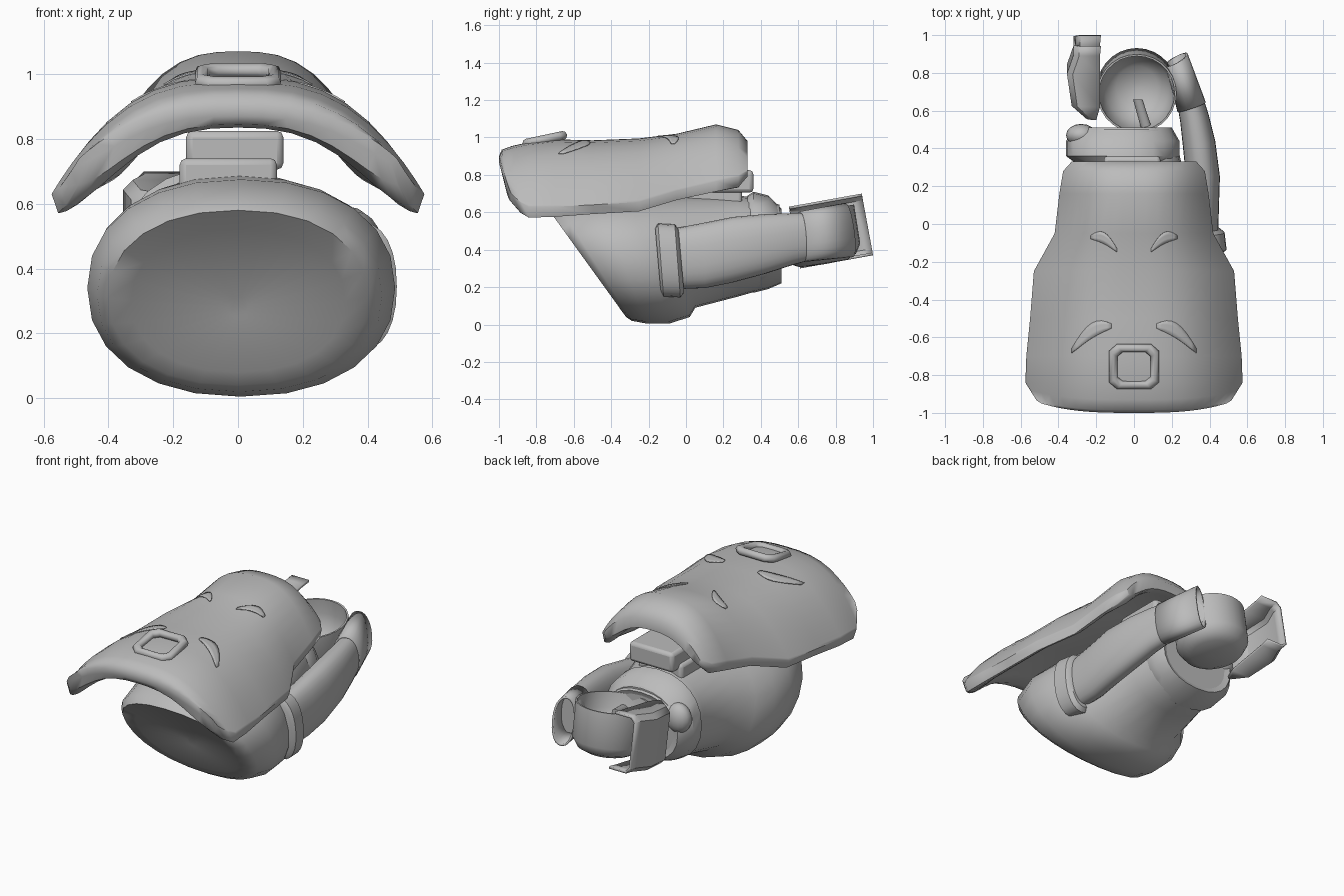
import bpy, bmesh
from math import sin, cos, pi, radians, copysign
from mathutils import Vector, Matrix

cube = bpy.data.objects.get("Cube")
if cube:
    bpy.data.objects.remove(cube, do_unlink=True)

grey = bpy.data.materials.new("plain grey")
grey.use_nodes = True
tone = (0.5, 0.5, 0.5, 1)
grey.diffuse_color = tone
grey.node_tree.nodes["Principled BSDF"].inputs["Base Color"].default_value = tone


def finish(name, bm, angle=40, thickness=0, bevel=0):
    """Turn a bmesh into a smooth-shaded object."""
    bmesh.ops.recalc_face_normals(bm, faces=bm.faces)
    mesh = bpy.data.meshes.new(name)
    bm.to_mesh(mesh)
    bm.free()
    mesh.materials.append(grey)
    ob = bpy.data.objects.new(name, mesh)
    bpy.context.collection.objects.link(ob)
    if thickness:
        mod = ob.modifiers.new("wall", "SOLIDIFY")
        mod.thickness = thickness
    if bevel:
        mod = ob.modifiers.new("bevel", "BEVEL")
        mod.width, mod.segments = bevel, 2
    bpy.ops.object.select_all(action="DESELECT")
    ob.select_set(True)
    bpy.context.view_layer.objects.active = ob
    bpy.ops.object.shade_smooth_by_angle(angle=radians(angle))
    return ob


def skin(sections, closed_path=False, closed_section=True):
    """Join equal sections with quads."""
    bm = bmesh.new()
    rings = [[bm.verts.new(p) for p in s] for s in sections]
    pairs = list(zip(rings, rings[1:]))
    if closed_path:
        pairs.append((rings[-1], rings[0]))
    for a, b in pairs:
        for i in range(len(a) if closed_section else len(a) - 1):
            j = (i + 1) % len(a)
            bm.faces.new((a[i], a[j], b[j], b[i]))
    return bm, rings


def oval(cx, y, cz, rx, rz, lean=0, yaw=0, sides=24):
    """Slightly squared oval across y, leaned by height and yawed by width."""
    points = []
    for i in range(sides):
        a = 2 * pi * i / sides
        c, s = (copysign(abs(f(a)) ** 0.9, f(a)) for f in (cos, sin))
        points.append((cx + rx * c, y + lean * s + yaw * c, cz + rz * s))
    return points


def tube(name, sections, caps=True, **options):
    bm, rings = skin([oval(*s) for s in sections])
    if caps:
        bm.faces.new(rings[0])
        bm.faces.new(rings[-1])
    return finish(name, bm, **options)


def block(name, centre, size, bevel):
    bm = bmesh.new()
    bmesh.ops.create_cube(bm, size=1, matrix=Matrix.Translation(centre) @ Matrix.Diagonal((*size, 1)))
    return finish(name, bm, bevel=bevel)


# Body: sloping front with a rounded rim, wide barrel, narrow rear
tube("body", [
    (0, -0.45, 0.28, 0.03, 0.03, -0.01),
    (0, -0.5, 0.3, 0.33, 0.22, -0.15),
    (0, -0.515, 0.31, 0.4, 0.27, -0.195),
    (0.005, -0.48, 0.32, 0.44, 0.3, -0.19),
    (0.01, -0.34, 0.34, 0.475, 0.335, -0.13),
    (0.005, -0.2, 0.345, 0.465, 0.34, -0.11),
    (0, -0.07, 0.365, 0.42, 0.325, -0.09),
    (0, 0.03, 0.39, 0.36, 0.3, -0.02),
    (-0.03, 0.28, 0.42, 0.29, 0.27),
    (-0.05, 0.42, 0.43, 0.28, 0.24),
    (-0.05, 0.5, 0.43, 0.24, 0.21),
], angle=60)
# Swollen ring where the hand joins the body
tube("rear_collar", [
    (-0.05, 0.33, 0.44, 0.27, 0.25),
    (-0.06, 0.36, 0.44, 0.3, 0.27),
    (-0.06, 0.44, 0.44, 0.3, 0.25),
    (-0.05, 0.51, 0.42, 0.25, 0.2),
    (-0.04, 0.49, 0.42, 0.19, 0.15),
])
bm = bmesh.new()
bmesh.ops.create_uvsphere(bm, u_segments=16, v_segments=10, radius=1, matrix=Matrix.Translation(
    (-0.28, 0.47, 0.51)) @ Matrix.Diagonal((0.08, 0.06, 0.09, 1)))
finish("collar_knob", bm)

# Mount between body and hood
block("neck_base", (-0.03, 0.0, 0.66), (0.3, 0.6, 0.16), 0.02)
block("neck_top", (-0.01, 0.2, 0.765), (0.3, 0.32, 0.12), 0.02)

# Arm with shoulder ring and flattened cuff
tube("shoulder_ring", [
    (0.385, -0.15, 0.345, 0.085, 0.17, -0.015),
    (0.385, -0.135, 0.345, 0.105, 0.195, -0.015),
    (0.375, -0.045, 0.34, 0.105, 0.195, -0.015),
    (0.375, -0.025, 0.34, 0.08, 0.17, -0.015),
])
tube("arm", [
    (0.365, -0.08, 0.35, 0.08, 0.16),
    (0.365, 0.1, 0.37, 0.085, 0.175),
    (0.365, 0.25, 0.4, 0.09, 0.175),
    (0.345, 0.42, 0.43, 0.085, 0.16, 0, 0.02),
    (0.32, 0.56, 0.455, 0.075, 0.14, 0, 0.02),
    (0.28, 0.72, 0.48, 0.06, 0.12, 0, 0.03),
])
tube("cuff", [
    (0.305, 0.62, 0.47, 0.075, 0.135, -0.01, 0.025),
    (0.225, 0.87, 0.505, 0.06, 0.145, -0.02, 0.03),
], caps=False, thickness=0.012)

# Hand drum: a tilted thin-walled bowl turned from a profile
profile = [(0.02, -0.17), (0.13, -0.165), (0.18, -0.14), (0.21, -0.09), (0.21, 0.12),
           (0.2, 0.12), (0.195, 0.03), (0.17, -0.05), (0.11, -0.11), (0.02, -0.13)]
sides = 28
turn = Matrix.Translation((0.015, 0.71, 0.49)) @ Matrix.Rotation(radians(9), 4, "X")
bm, rings = skin([[turn @ Vector((r * cos(2 * pi * i / sides), r * sin(2 * pi * i / sides), z))
                   for i in range(sides)] for r, z in profile])
bm.faces.new(rings[0])
bm.faces.new(rings[-1])
finish("hand_drum", bm)
tube("drum_spindle", [(0.08, 0.46, 0.47, 0.03, 0.03), (0.02, 0.66, 0.53, 0.025, 0.025)])

# Guard plate beside the drum: a channel open toward the drum
guard = []
for y, lip, wall in ((0.58, -0.2, -0.25), (0.65, -0.18, -0.33), (0.82, -0.18, -0.355),
                     (0.92, -0.18, -0.32), (0.97, -0.175, -0.32)):
    rise = 0.18 * (y - 0.58)
    guard.append([(x, y - lean, z + rise) for x, z, lean in (
        (lip, 0.63, 0.03), (wall + 0.03, 0.63, 0.03), (wall, 0.6, 0.025),
        (wall, 0.33, -0.025), (wall + 0.03, 0.3, -0.03), (lip, 0.3, -0.03))])
bm, rings = skin(guard, closed_section=False)
finish("guard_plate", bm, thickness=0.015)

# Hood: thick arched shell, stations are y, half width, top, edge, thickness
stations = [(-1.0, 0.49, 0.9, 0.74, 0.03), (-0.985, 0.515, 0.935, 0.7, 0.09),
            (-0.93, 0.55, 0.955, 0.65, 0.12), (-0.84, 0.575, 0.975, 0.63, 0.13),
            (-0.7, 0.57, 0.99, 0.63, 0.12), (-0.5, 0.55, 0.985, 0.64, 0.11),
            (-0.25, 0.53, 0.995, 0.655, 0.11), (-0.05, 0.42, 1.02, 0.715, 0.11),
            (0.16, 0.395, 1.07, 0.765, 0.12), (0.28, 0.375, 1.04, 0.79, 0.12),
            (0.33, 0.33, 0.98, 0.82, 0.06)]
steps = 20


def arch(t, top, edge):
    return edge + (top - edge) * (1 - abs(t) ** 2.8)


def hood_section(y, w, top, edge, thick):
    outer, inner = [], []
    for i in range(steps + 1):
        t = sin(pi / 2 * (2 * i / steps - 1))
        z = arch(t, top, edge)
        bow = 0.05 * abs(t) ** 3 if y < -0.9 else 0
        outer.append((w * t, y + bow, z))
        inner.append((w * t * 0.965, y + bow, z - thick * (1 + 0.5 * t * t - 1.05 * t ** 8)))
    return outer + inner[::-1]


def hood_top(x, y):
    """Height of the hood's upper surface."""
    for a, b in zip(stations, stations[1:]):
        if a[0] <= y <= b[0]:
            k = (y - a[0]) / (b[0] - a[0])
            w, top, edge = (p + k * (q - p) for p, q in zip(a[1:4], b[1:4]))
            return arch(x / w, top, edge)


bm, rings = skin([hood_section(*s) for s in stations])
last = 2 * steps + 1
for ring in (rings[0], rings[-1]):
    for i in range(steps):
        bm.faces.new((ring[i], ring[i + 1], ring[last - i - 1], ring[last - i]))
finish("hood", bm, angle=50)

# Buckle: round bar bent to a rectangle with cut corners
corner = [(0.075, 0.1), (0.11, 0.07)]
loop = corner + [(x, -y) for x, y in corner[::-1]]
loop += [(-x, -y) for x, y in corner] + [(-x, y) for x, y in corner[::-1]]
tilt = Matrix.Translation((0, -0.755, 0.99)) @ Matrix.Rotation(radians(12), 4, "X")
bar = []
for x, y in loop:
    out = Vector((x, y, 0)).normalized()
    bar.append([tilt @ (Vector((x, y, 0)) + out * 0.027 * cos(a) + Vector((0, 0, 0.024 * sin(a))))
                for a in [2 * pi * i / 8 for i in range(8)]])
bm, rings = skin(bar, closed_path=True)
finish("buckle", bm, angle=60)


# Thin crescent plates lying on the hood, on both sides
def crescent(name, start, end, half, side):
    rows = []
    for i in range(9):
        k = i / 8
        x = start[0] + k * (end[0] - start[0])
        y = start[1] + k * (end[1] - start[1]) + half * sin(pi * k)
        spread = half * sin(pi * (0.1 + 0.8 * k))
        rows.append([(side * x, y + d, hood_top(x, y + d) + 0.005)
                     for d in (-spread, -spread / 3, spread / 3, spread)])
    bm, _ = skin(rows, closed_section=False)
    finish(name, bm, thickness=0.006)


for side, word in ((-1, "right"), (1, "left")):
    crescent("front_crescent_" + word, (0.12, -0.54), (0.33, -0.67), 0.04, side)
    crescent("rear_crescent_" + word, (0.09, -0.14), (0.23, -0.07), 0.03, side)
